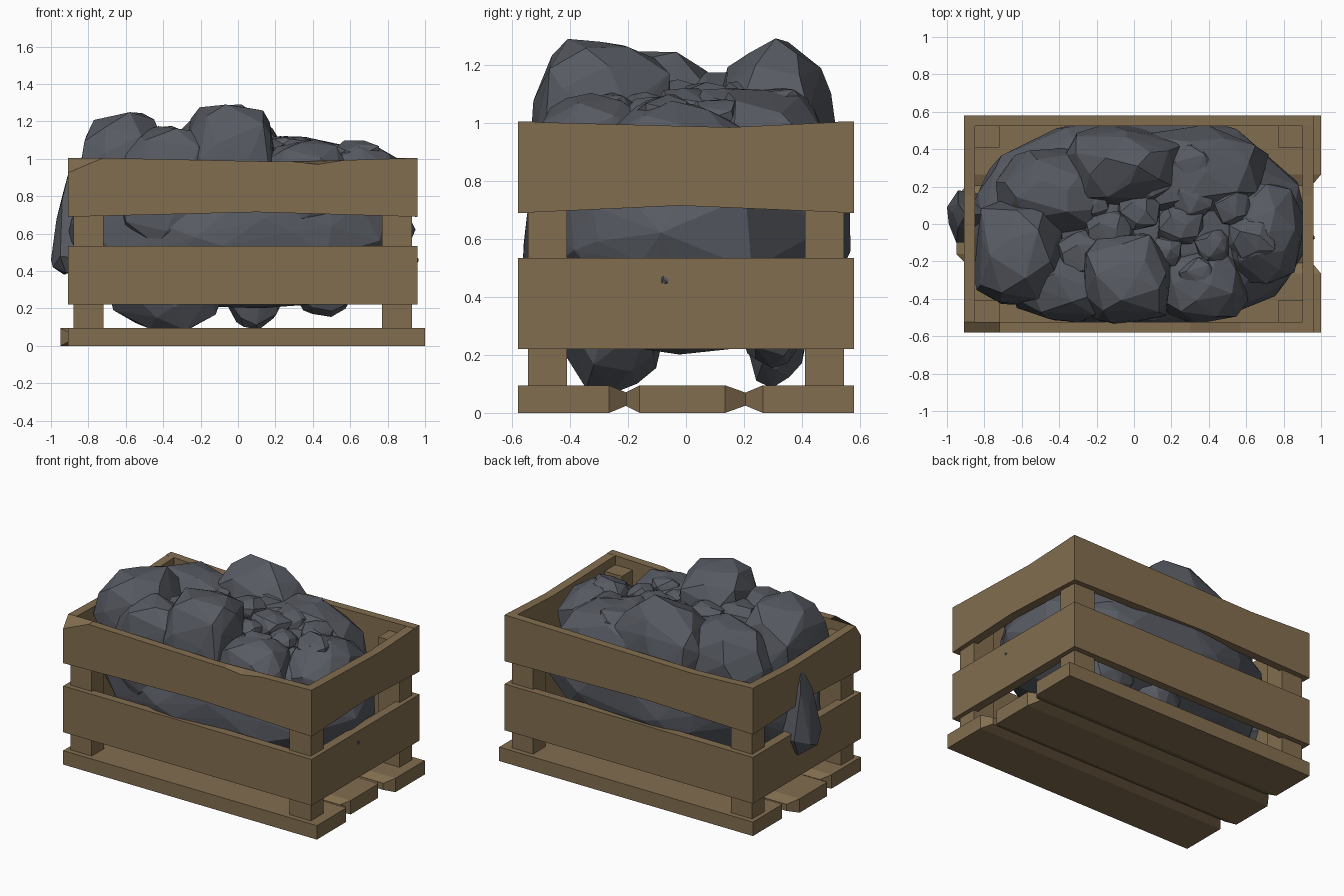
import bpy, bmesh, math, random
from mathutils import Vector

if "Cube" in bpy.data.objects:
    bpy.data.objects.remove(bpy.data.objects["Cube"])

random.seed(7)


def material(name, rgb):
    m = bpy.data.materials.new(name)
    m.diffuse_color = (*rgb, 1)
    m.use_nodes = True
    m.node_tree.nodes["Principled BSDF"].inputs["Base Color"].default_value = m.diffuse_color
    return m


WOOD = material("brown_wood", (0.225, 0.155, 0.08))
COAL = material("grey_coal", (0.095, 0.103, 0.122))


def finish(bm, name, mat):
    bmesh.ops.recalc_face_normals(bm, faces=bm.faces[:])
    me = bpy.data.meshes.new(name)
    bm.to_mesh(me)
    bm.free()
    me.materials.append(mat)
    ob = bpy.data.objects.new(name, me)
    bpy.context.collection.objects.link(ob)
    return ob


def loft(name, ring_a, ring_b):
    """Solid between two matching outlines."""
    bm = bmesh.new()
    a = [bm.verts.new(p) for p in ring_a]
    b = [bm.verts.new(p) for p in ring_b]
    bm.faces.new(a)
    bm.faces.new(b[::-1])
    n = len(a)
    for i in range(n):
        bm.faces.new((a[i], b[i], b[(i + 1) % n], a[(i + 1) % n]))
    # clean tessellation of the worn, concave outlines
    bmesh.ops.triangulate(bm, faces=[f for f in bm.faces if len(f.verts) > 4])
    return finish(bm, name, WOOD)


def slat(name, axis, outer, inner, outline, worn=None):
    """Plank along axis; outline is (length, z), worn is its outer side."""
    def place(pts, d):
        return [(u, d, z) if axis == 'x' else (d, u, z) for u, z in pts]
    return loft(name, place(worn or outline, outer), place(outline, inner))


def rect(u0, u1, z0, z1):
    return [(u0, z0), (u1, z0), (u1, z1), (u0, z1)]


X0, X1, Y, YI = -0.91, 0.96, 0.58, 0.525

# middle row of slats
for tag, s in (("front", -1), ("back", 1)):
    slat(tag + "_middle_slat", 'x', s * Y, s * YI, rect(X0, X1, 0.22, 0.535))
for tag, xo, xi in (("left", X0, -0.85), ("right", X1, 0.90)):
    slat(tag + "_middle_slat", 'y', xo, xi, rect(-YI, YI, 0.22, 0.535))

# top row of slats, with sagging edges and chips
front = [(X0, .69), (.1, .715), (X1, .69), (X1, 1.005), (.57, .993), (.43, .988),
         (.3, .985), (.2, .985), (-.72, 1.005), (X0, 1.005)]
chipped = front[:]
chipped[5] = (.43, .97)
chipped[9] = (X0, .925)
slat("front_top_slat", 'x', -Y, -YI, front, chipped)
back = [(X0, .69), (-.1, .712), (X1, .69), (X1, 1.005), (-.45, .985), (X0, 1.005)]
slat("back_top_slat", 'x', Y, YI, back)
side = [(-YI, .692), (-.02, .715), (YI, .692), (YI, 1.003), (.15, .985), (-YI, 1.003)]
slat("right_top_slat", 'y', X1, .90, side)
slat("left_top_slat", 'y', X0, -.85, side)

# corner posts
for tag, x0, x1 in (("left", -0.88, -0.72), ("right", 0.77, 0.93)):
    for end, s in (("front", -1), ("back", 1)):
        ring = [(x0, s * .41), (x1, s * .41), (x1, s * .545), (x0, s * .545)]
        loft(f"{end}_{tag}_post", [(x, y, .09) for x, y in ring],
             [(x, y, .94) for x, y in ring])

# floor boards with pointed meeting edges, cut back at the ends
H = 0.095
outer_board = [(.58, 0), (.58, H), (.265, H), (.205, .07), (.205, .025), (.265, 0)]
mid_board = [(-.16, 0), (-.21, .025), (-.21, .07), (-.16, H),
             (.135, H), (.205, .07), (.205, .025), (.135, 0)]
for name, prof, x0, x1 in (
        ("back_floor_board", outer_board, -.91, 1.0),
        ("front_floor_board", [(-y, z) for y, z in outer_board], -.91, 1.0),
        ("middle_floor_board", mid_board, -.95, .96)):
    ends = [[(x + (cut if 0 < z < H else 0), y, z) for y, z in prof]
            for x, cut in ((x0, .05), (x1, -.05))]
    loft(name, *ends)


# coal: faceted hulls of jittered points on rounded blocks
def lump(bm, centre, radii, count=48, power=2.6, rough=0.12):
    verts = []
    for i in range(count):
        h = 1 - 2 * (i + .5) / count
        a = i * 2.39996 + random.uniform(-.35, .35)
        r = math.sqrt(1 - h * h)
        d = Vector((r * math.cos(a), r * math.sin(a), h))
        k = sum(abs(c) ** power for c in d) ** (-1 / power)
        k *= random.uniform(1 - rough, 1.03)
        verts.append(bm.verts.new([c + q * k * e for c, q, e in zip(centre, radii, d)]))
    res = bmesh.ops.convex_hull(bm, input=verts)
    loose = {g for g in res["geom_interior"] + res["geom_unused"]
             if isinstance(g, bmesh.types.BMVert)}
    bmesh.ops.delete(bm, geom=list(loose), context='VERTS')


bm = bmesh.new()
# main heap
lump(bm, (.02, 0, .63), (.91, .565, .42), count=150, power=2.3, rough=.03)
# large lumps: top of heap, then underside (centre, radii, blockiness)
for c, r, p in (
        ((-.62, -.15, .90), (.24, .30, .35), 3.2),
        ((-.04, -.29, .94), (.25, .25, .36), 3.4),
        ((-.05, .31, .90), (.34, .23, .40), 2.4),
        ((.30, .26, .84), (.44, .27, .30), 2.4),
        ((-.42, .17, .85), (.34, .24, .34), 2.8),
        ((-.38, -.33, .82), (.28, .20, .36), 3),
        ((.36, -.32, .84), (.25, .21, .27), 3),
        ((.68, -.04, .83), (.23, .28, .25), 2.6),
        ((-.38, -.25, .40), (.35, .19, .335), 2.6),
        ((.08, .31, .36), (.18, .13, .285), 2),
        ((.46, .30, .40), (.19, .13, .25), 2.3)):
    lump(bm, c, r, power=p, rough=.1)
# small lumps scattered over the lower part of the heap
for i in range(16):
    a = i * 2.4
    q = .75 * math.sqrt((i + .5) / 16)
    x, y = .15 + .72 * q * math.cos(a), .5 * q * math.sin(a)
    s = random.uniform(.10, .16)
    lump(bm, (x, y, 1.06 - .08 * max(x, 0)), (s, s * .9, s * .65), count=24, rough=.2)
finish(bm, "coal_heap", COAL)

# lump bursting out of the left side, widest near its foot
bm = bmesh.new()
vs = [bm.verts.new(p) for p in (
    (-.90, .05, .95), (-.94, .11, .80), (-.94, -.02, .78), (-.97, .06, .68),
    (-1.0, .09, .46), (-.99, .0, .42), (-.95, -.10, .48), (-.94, .18, .50),
    (-.93, .12, .38), (-.92, -.05, .39), (-.75, .15, .45), (-.75, -.1, .45),
    (-.75, .05, .9))]
bmesh.ops.convex_hull(bm, input=vs)
finish(bm, "left_poking_coal", COAL)

# tiny tip showing through the right side
bm = bmesh.new()
lump(bm, (.95, -.075, .46), (.018, .018, .02), count=12)
finish(bm, "right_coal_tip", COAL)
